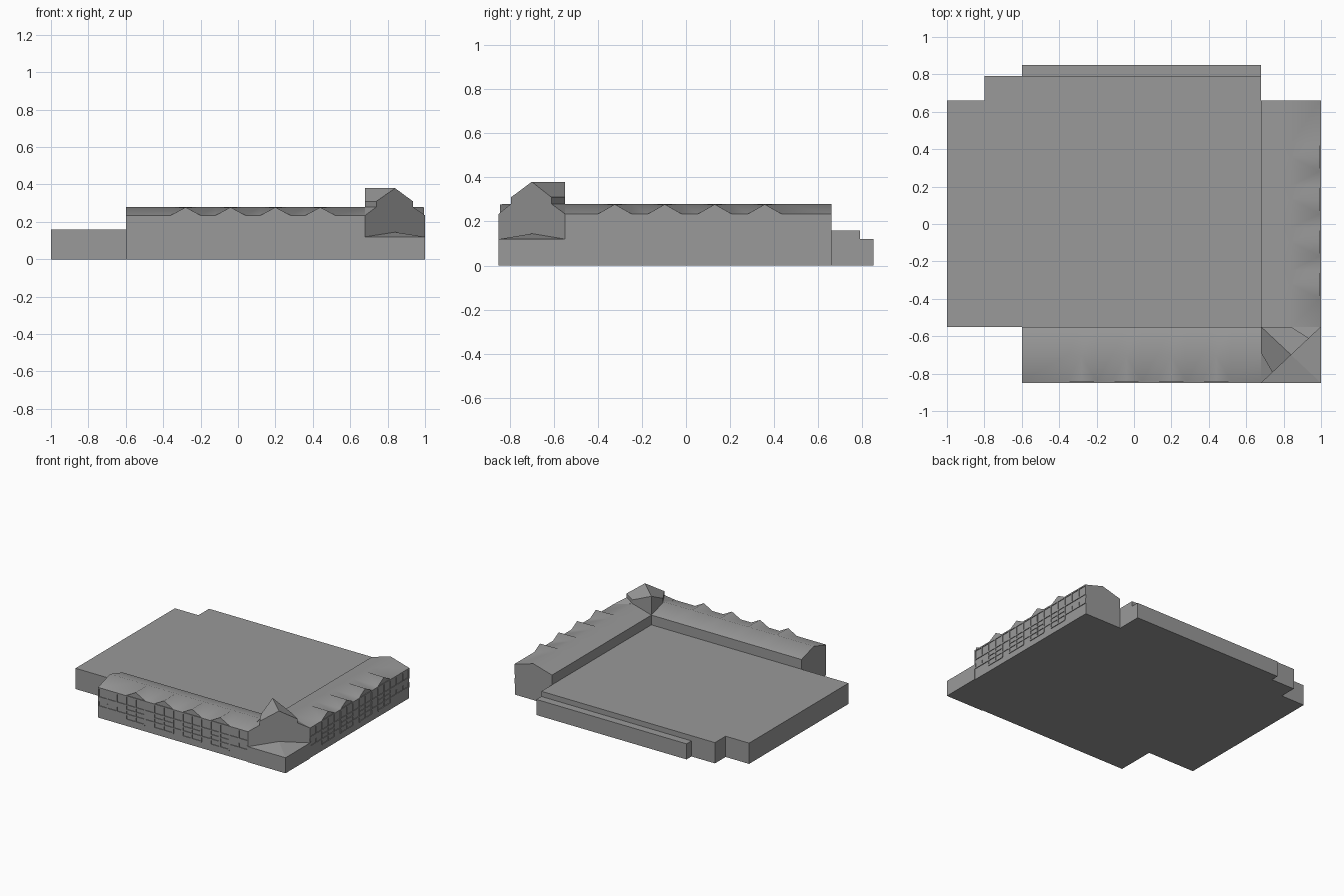
import bpy
import bmesh
import math

cube = bpy.data.objects.get("Cube")
if cube:
    bpy.data.objects.remove(cube, do_unlink=True)

grey = bpy.data.materials.new("plain_grey")
grey.use_nodes = True
GREY = (0.32, 0.32, 0.32, 1)
grey.diffuse_color = GREY
grey.node_tree.nodes["Principled BSDF"].inputs["Base Color"].default_value = GREY


def finish(name, bm, smooth=False):
    bmesh.ops.remove_doubles(bm, verts=bm.verts, dist=0.0001)
    bmesh.ops.recalc_face_normals(bm, faces=bm.faces)
    mesh = bpy.data.meshes.new(name)
    bm.to_mesh(mesh)
    bm.free()
    mesh.materials.append(grey)
    obj = bpy.data.objects.new(name, mesh)
    bpy.context.collection.objects.link(obj)
    if smooth:
        bpy.ops.object.select_all(action="DESELECT")
        obj.select_set(True)
        bpy.context.view_layer.objects.active = obj
        bpy.ops.object.shade_smooth_by_angle(angle=math.radians(60))
    return obj


def face(bm, *points):
    return bm.faces.new([bm.verts.new(p) for p in points])


def prism(name, outline, height):
    bm = bmesh.new()
    base = face(bm, *[(x, y, 0) for x, y in outline])
    top = bmesh.ops.extrude_face_region(bm, geom=[base], use_keep_orig=True)
    verts = [g for g in top["geom"] if isinstance(g, bmesh.types.BMVert)]
    bmesh.ops.translate(bm, verts=verts, vec=(0, 0, height))
    return finish(name, bm)


EAVE, RIDGE, DECK, YARD = 0.235, 0.28, 0.12, 0.16
BAYS, DORMERS = 16, (4, 7, 10, 13)
X0, X1, Y0, Y1 = 0.68, 1.0, -0.85, -0.55   # corner block limits
END_X, END_Y = -0.6, 0.66                  # far ends of the two wings
FACE = 0.005                               # window bars stand out this far


# Wing: gabled hall with four dormers rising from the outer eave.
# place(u, v, z) maps distance from the far end, depth from the facade, height.
def wing(name, length, depth, place):
    bay = length / BAYS
    eave_at = lambda i: RIDGE - 0.002 if i in DORMERS else EAVE
    marks = [0] + [d + s for d in DORMERS for s in (-1, 0, 1)] + [BAYS]
    bm = bmesh.new()
    outer = lambda i: place(i * bay, FACE, eave_at(i))
    ridge = lambda i: place(i * bay, depth / 2, RIDGE)
    inner = lambda i: place(i * bay, depth, EAVE)
    for a, b in zip(marks, marks[1:]):
        # Outer slope, creased along the dormer valleys
        if b in DORMERS:
            face(bm, outer(a), outer(b), ridge(b))
            face(bm, outer(a), ridge(b), ridge(a))
        elif a in DORMERS:
            face(bm, outer(a), outer(b), ridge(a))
            face(bm, outer(b), ridge(b), ridge(a))
        else:
            face(bm, outer(a), outer(b), ridge(b), ridge(a))
        # Inner slope, facade and courtyard wall
        face(bm, ridge(a), ridge(b), inner(b), inner(a))
        face(bm, place(a * bay, FACE, 0), place(b * bay, FACE, 0), outer(b), outer(a))
        face(bm, place(a * bay, depth, 0), place(b * bay, depth, 0), inner(b), inner(a))
        face(bm, place(a * bay, FACE, 0), place(b * bay, FACE, 0),
             place(b * bay, depth, 0), place(a * bay, depth, 0))
    for i in (0, BAYS):
        face(bm, place(i * bay, FACE, 0), outer(i), ridge(i), inner(i),
             place(i * bay, depth, 0))
    finish(name, bm, smooth=True)

    # Window bars on the facade
    bm = bmesh.new()
    half = 0.005

    def bar(u0, u1, z0, z1):
        ring = [(u0, z0), (u1, z0), (u1, z1), (u0, z1)]
        front = [place(u, 0, z) for u, z in ring]
        back = [place(u, FACE + 0.003, z) for u, z in ring]
        face(bm, *front)
        face(bm, *back)
        for i in range(4):
            j = (i + 1) % 4
            face(bm, front[i], front[j], back[j], back[i])

    def rail(a, b, z):
        bar(a * bay, b * bay, z - half, z + half)

    def post(i, z0, z1):
        u = min(max(i * bay, half), length - half)
        bar(u - half, u + half, z0, z1)

    for z in (EAVE - half, YARD, 0.09):
        rail(0, BAYS, z)
    for i in range(BAYS + 1):
        post(i, YARD, EAVE - half)
    for i in (0, 1, 2, BAYS - 1, BAYS):
        post(i, 0.09, 0.125)
    for d in DORMERS:
        for z in (0.05, 0.125):
            rail(d - 1, d + 1, z)
        for s in (-1, 0, 1):
            post(d + s, 0.05, YARD)
    finish(name + "_window_bars", bm)


wing("front_wing", X0 - END_X, Y1 - Y0, lambda u, v, z: (END_X + u, Y0 + v, z))
wing("side_wing", END_Y - Y1, X1 - X0, lambda u, v, z: (X1 - v, END_Y - u, z))

# Flat courtyard block with its stepped rear edge
prism("courtyard_block", [(-1, Y1), (X0, Y1), (X0, 0.79), (-0.8, 0.79),
                          (-0.8, END_Y), (-1, END_Y)], YARD)
prism("rear_step", [(END_X, 0.79), (X0, 0.79), (X0, 0.85), (END_X, 0.85)], DECK)

# Corner deck, rising gently to the middle of the diagonal wall
P, Q, R, C = (X0, Y0), (X1, Y1), (X0, Y1), (X1, Y0)
M = (0.84, -0.70)
prism("corner_base", [P, C, Q, R], DECK)
bm = bmesh.new()
for a, b in ((P, C), (C, Q), (Q, R), (R, P)):
    face(bm, (*a, DECK), (*b, DECK), (*M, 0.145))
finish("corner_deck", bm)

# Corner pavilion: diagonal gable wall with its ridge running to the inner corner
bm = bmesh.new()
A, A2 = (0.74, -0.794), (X0, -0.69)
B, B2 = (0.935, -0.611), (0.84, Y1)
LOW, HIGH, TOP = RIDGE, 0.31, 0.38
face(bm, (*P, DECK), (*M, DECK), (*Q, DECK), (*Q, EAVE), (*B, LOW), (*B, HIGH),
     (*M, TOP), (*A, HIGH), (*A, LOW), (*P, EAVE))
for eave, end, foot in ((A, A2, P), (B, B2, Q)):
    face(bm, (*M, TOP), (*R, TOP), (*end, HIGH), (*eave, HIGH))
    face(bm, (*eave, LOW), (*eave, HIGH), (*end, HIGH), (*end, LOW))
    face(bm, (*foot, EAVE), (*eave, LOW), (*end, LOW))
    face(bm, (*R, DECK), (*R, TOP), (*end, HIGH), (*end, LOW), (*foot, EAVE),
         (*foot, DECK))
face(bm, (*P, DECK), (*M, DECK), (*Q, DECK), (*R, DECK))
finish("corner_pavilion", bm)
